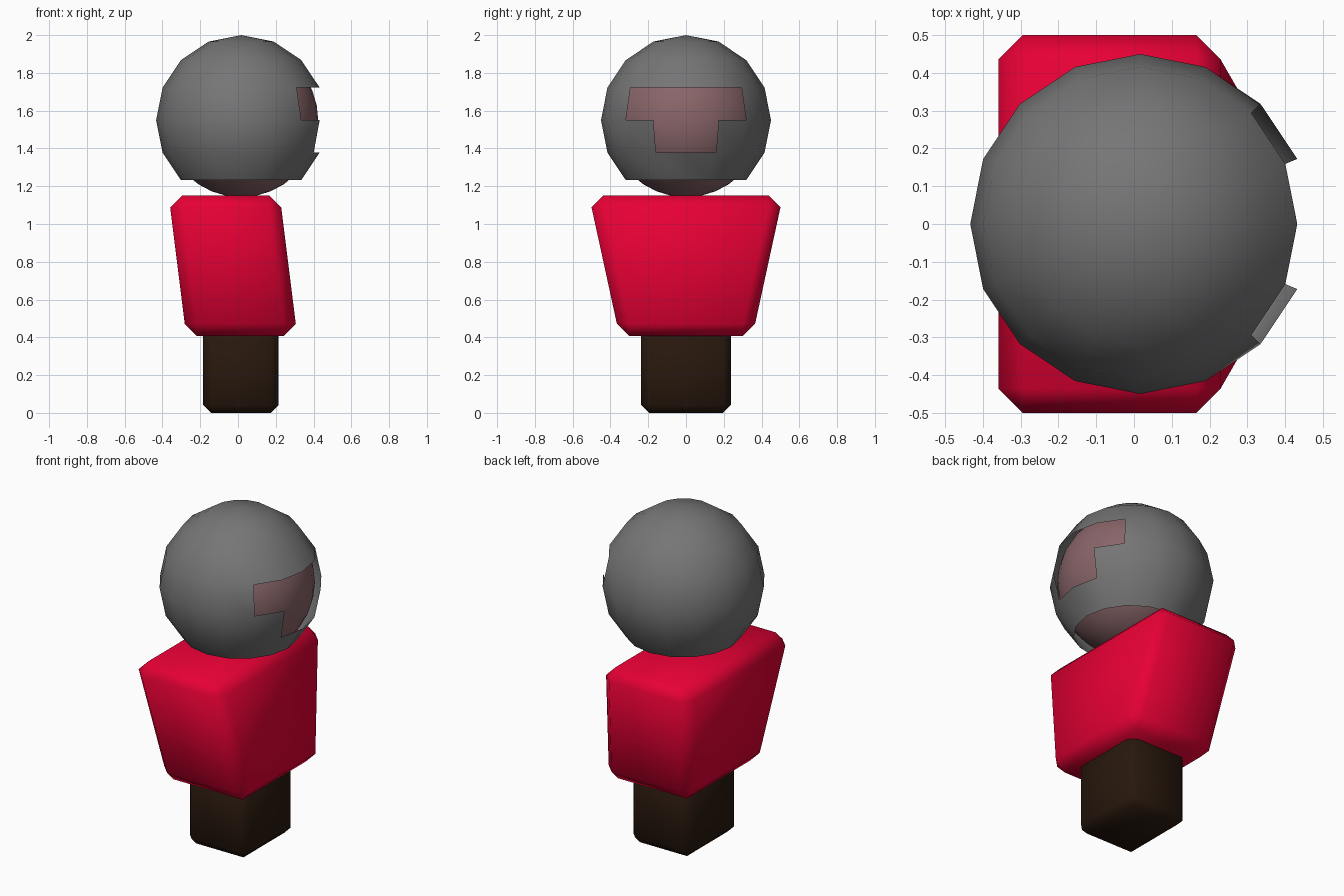
import bpy, bmesh, math
from mathutils import Vector

if "Cube" in bpy.data.objects:
    bpy.data.objects.remove(bpy.data.objects["Cube"])

HEAD = Vector((0.0165, 0, 1.55))


def finish(name, bm, color):
    me = bpy.data.meshes.new(name)
    bmesh.ops.recalc_face_normals(bm, faces=bm.faces)
    for f in bm.faces:
        f.smooth = True
    bm.to_mesh(me)
    bm.free()
    ob = bpy.data.objects.new(name, me)
    bpy.context.collection.objects.link(ob)
    mat = bpy.data.materials.new(name + "_colour")
    mat.diffuse_color = (*color, 1)
    mat.use_nodes = True
    mat.node_tree.nodes["Principled BSDF"].inputs["Base Color"].default_value = mat.diffuse_color
    me.materials.append(mat)
    return ob


def bevelled_box(center, size, offset):
    bm = bmesh.new()
    bmesh.ops.create_cube(bm, size=1)
    bmesh.ops.scale(bm, vec=size, verts=bm.verts)
    bmesh.ops.bevel(bm, geom=bm.edges[:], offset=offset, segments=1,
                    profile=0.5, affect='EDGES')
    bmesh.ops.translate(bm, vec=center, verts=bm.verts)
    return bm


# legs: single bevelled block, top hidden inside the torso
finish("legs", bevelled_box((0.015, 0, 0.225), (0.40, 0.474, 0.45), 0.042),
       (0.021, 0.009, 0.004))

# torso: bevelled block, upper half widened and leaned back
bm = bevelled_box((0, 0, 0.78), (0.588, 0.866, 0.744), 0.064)
for v in bm.verts:
    up = v.co.z > 0.78
    v.co.x += -0.065 if up else 0.012
    v.co.y += math.copysign(1, v.co.y) * (0.067 if up else -0.067)
finish("torso", bm, (0.8, 0.0, 0.035))

# head: smooth sphere inside the helmet
bm = bmesh.new()
bmesh.ops.create_uvsphere(bm, u_segments=32, v_segments=16, radius=0.408)
bmesh.ops.translate(bm, vec=HEAD, verts=bm.verts)
finish("head", bm, (0.25, 0.13, 0.14))

# helmet: thin sphere shell with open base and T-shaped face opening
bm = bmesh.new()
bmesh.ops.create_uvsphere(bm, u_segments=16, v_segments=8, radius=0.45)


def is_open(f):
    c = f.calc_center_median()
    lat = math.degrees(math.asin(c.z / c.length))
    az = abs(math.degrees(math.atan2(c.y, c.x)))
    return (lat < -45 or (0 < lat < 22.5 and az < 45)
            or (-22.5 < lat < 0 and az < 22.5))


bmesh.ops.delete(bm, geom=[f for f in bm.faces if is_open(f)], context='FACES')
bmesh.ops.translate(bm, vec=HEAD, verts=bm.verts)
finish("helmet", bm, (0.18, 0.18, 0.18))
